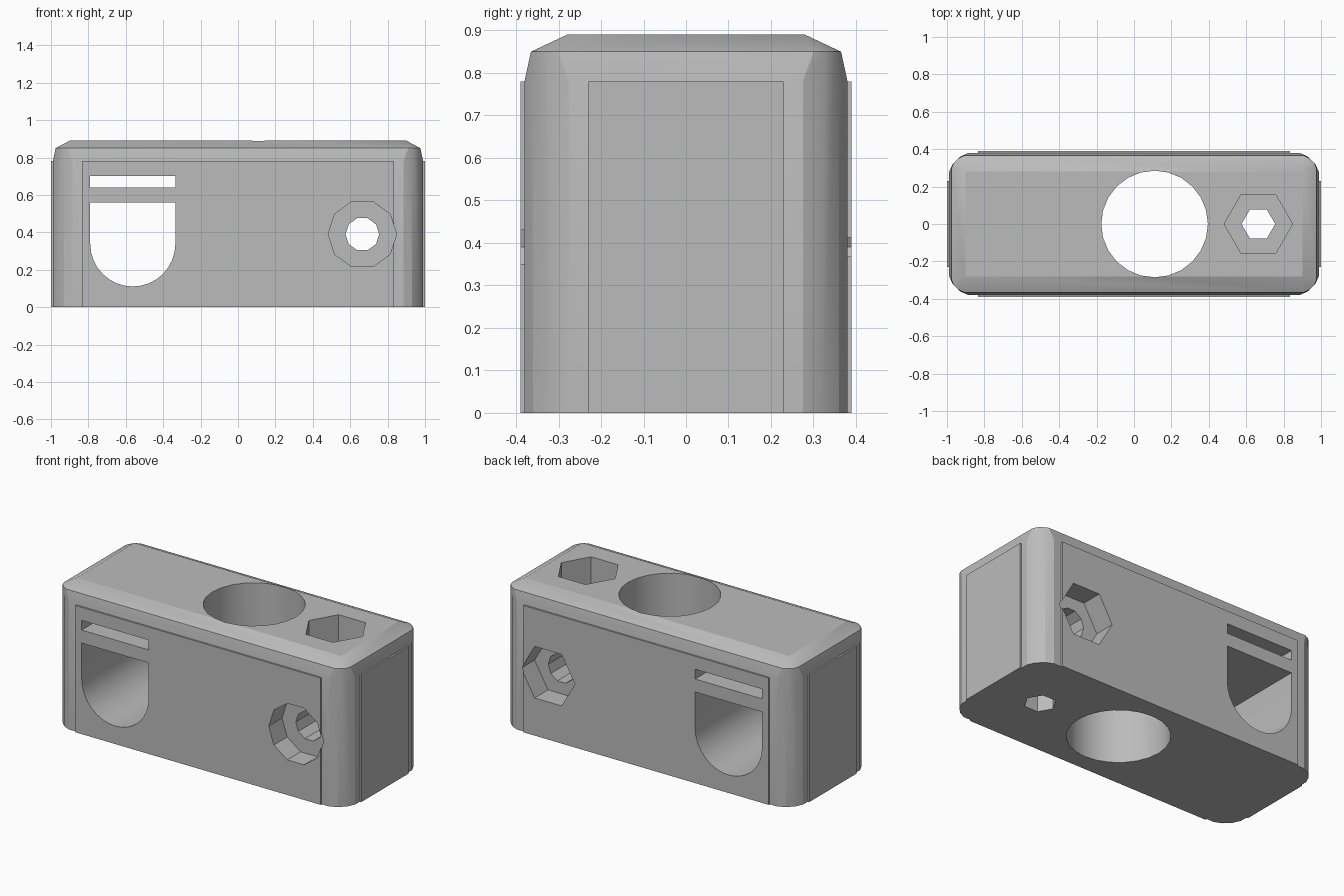
import bpy
import bmesh
from math import cos, sin, pi, radians
from mathutils import Vector

cube = bpy.data.objects.get("Cube")
if cube:
    bpy.data.objects.remove(cube, do_unlink=True)

grey = bpy.data.materials.new("plain grey")
grey.use_nodes = True
colour = (0.5, 0.5, 0.5, 1)
grey.diffuse_color = colour
grey.node_tree.nodes["Principled BSDF"].inputs["Base Color"].default_value = colour


def finish(name, bm, helper=True):
    bmesh.ops.recalc_face_normals(bm, faces=bm.faces)
    mesh = bpy.data.meshes.new(name)
    bm.to_mesh(mesh)
    bm.free()
    mesh.materials.append(grey)
    obj = bpy.data.objects.new(name, mesh)
    bpy.context.collection.objects.link(obj)
    obj.hide_render = helper
    return obj


def prism(name, outline, axis, low, high):
    """Extrude a 2D outline: axis 'Y' takes (x, z) points, 'Z' takes (x, y)."""
    bm = bmesh.new()
    place = (lambda a, b, d: (a, d, b)) if axis == 'Y' else (lambda a, b, d: (a, b, d))
    face = bm.faces.new([bm.verts.new(place(a, b, low)) for a, b in outline])
    new = bmesh.ops.extrude_face_region(bm, geom=[face])["geom"]
    verts = [v for v in new if isinstance(v, bmesh.types.BMVert)]
    bmesh.ops.translate(bm, verts=verts, vec=Vector(place(0, 0, high - low)))
    return finish(name, bm)


def polygon(cx, cy, r, sides):
    return [(cx + r * cos(2 * pi * i / sides), cy + r * sin(2 * pi * i / sides))
            for i in range(sides)]


def rectangle(x0, x1, y0, y1):
    return [(x0, y0), (x1, y0), (x1, y1), (x0, y1)]


# Block with faceted upright corners and a sloped top rim
wide = [(0.99, 0.275), (0.97, 0.32), (0.93, 0.36), (0.885, 0.38)]
rim = [(0.975, 0.30), (0.963, 0.328), (0.94, 0.35), (0.91, 0.365)]
levels = [(0, wide), (0.78, wide), (0.85, rim), (0.89, [(0.9, 0.28)])]
bm = bmesh.new()
for z, corner in levels:
    for x, y in corner:
        for sx in (-1, 1):
            for sy in (-1, 1):
                bm.verts.new((sx * x, sy * y, z))
bmesh.ops.convex_hull(bm, input=bm.verts)
bmesh.ops.dissolve_limit(bm, angle_limit=radians(1), verts=bm.verts, edges=bm.edges)
block = finish("block", bm, helper=False)

# Slightly raised panels on the four sides
raised = [
    prism("long_side_panels", rectangle(-0.835, 0.835, -0.39, 0.39), 'Z', 0, 0.78),
    prism("end_panels", rectangle(-1, 1, -0.23, 0.23), 'Z', 0, 0.78),
]

# Round-bottomed window outline
arc = [(-0.5625 + 0.2275 * cos(a), 0.338 + 0.2275 * sin(a))
       for a in (pi + pi * i / 16 for i in range(17))]
window = arc + [(-0.335, 0.56), (-0.79, 0.56)]

# Openings: bore, window, slot, bolt holes and nut pockets
bolt_x, bolt_z = 0.665, 0.39
cutters = [
    prism("main_bore", polygon(0.11, 0, 0.285, 24), 'Z', -1, 2),
    prism("window_cutter", window, 'Y', -1, 1),
    prism("slot_cutter", rectangle(-0.79, -0.335, 0.64, 0.70), 'Y', -1, 1),
    prism("cross_bolt_hole", polygon(bolt_x, bolt_z, 0.09, 10), 'Y', -1, 1),
    prism("front_pocket", polygon(bolt_x, bolt_z, 0.183, 10), 'Y', -1, -0.26),
    prism("back_pocket", polygon(bolt_x, bolt_z, 0.183, 6), 'Y', 0.26, 1),
    prism("upright_bolt_hole", polygon(bolt_x, 0, 0.09, 6), 'Z', -1, 2),
    prism("top_pocket", polygon(bolt_x, 0, 0.183, 6), 'Z', 0.69, 2),
]

for operation, helpers in (('UNION', raised), ('DIFFERENCE', cutters)):
    for helper in helpers:
        mod = block.modifiers.new(helper.name, 'BOOLEAN')
        mod.operation = operation
        mod.solver = 'EXACT'
        mod.object = helper

# Bake the cuts, drop the helpers and shade
bpy.context.view_layer.update()
evaluated = block.evaluated_get(bpy.context.evaluated_depsgraph_get())
baked = bpy.data.meshes.new_from_object(evaluated)
block.modifiers.clear()
block.data = baked
baked.materials.clear()
baked.materials.append(grey)
for helper in raised + cutters:
    bpy.data.objects.remove(helper, do_unlink=True)

bpy.ops.object.select_all(action='DESELECT')
block.select_set(True)
bpy.context.view_layer.objects.active = block
bpy.ops.object.shade_smooth_by_angle(angle=radians(19))
